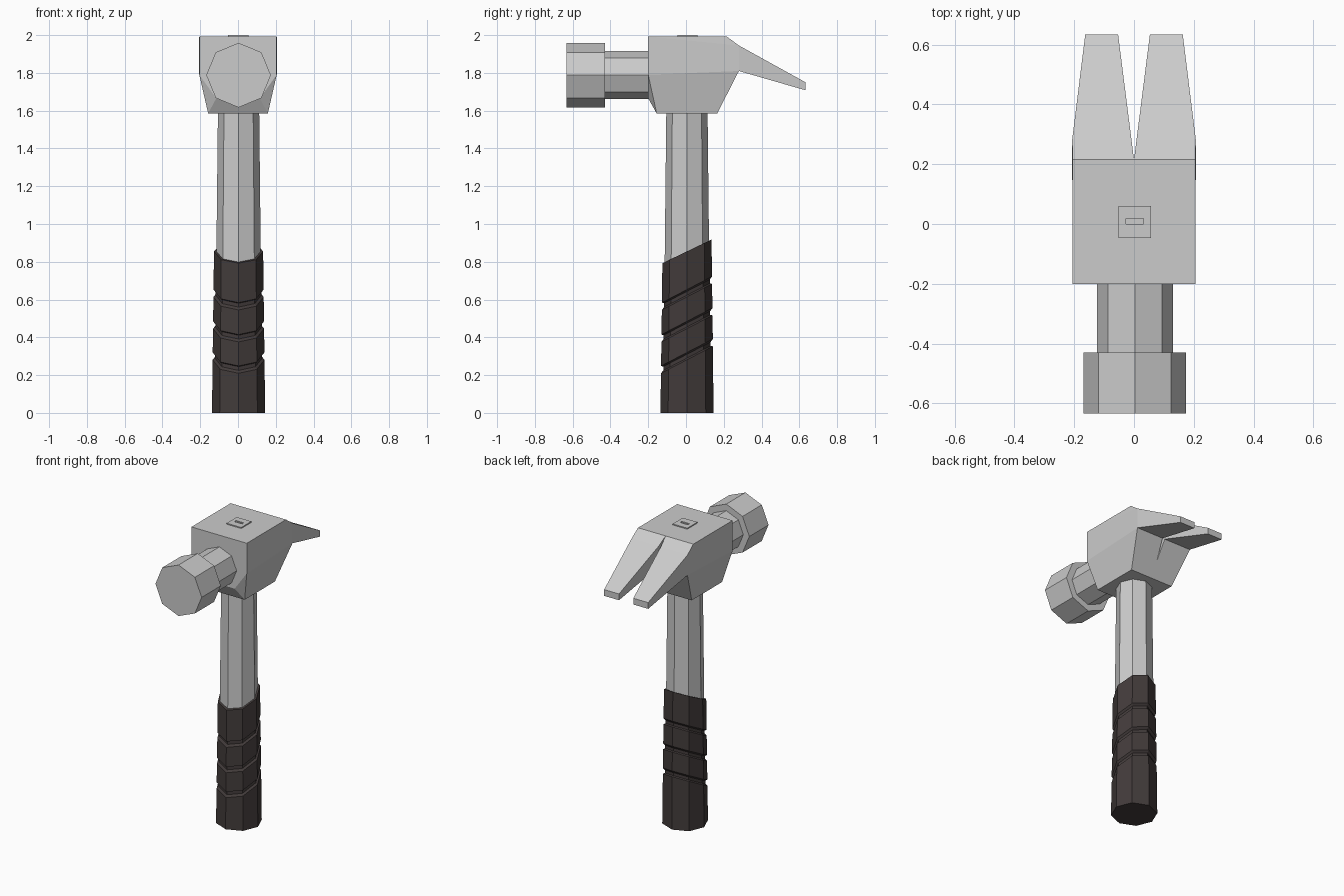
import bpy, bmesh, math
from mathutils import Vector

if "Cube" in bpy.data.objects:
    bpy.data.objects.remove(bpy.data.objects["Cube"])


def finish(name, bm):
    bmesh.ops.recalc_face_normals(bm, faces=bm.faces[:])
    me = bpy.data.meshes.new(name)
    bm.to_mesh(me)
    bm.free()
    ob = bpy.data.objects.new(name, me)
    bpy.context.collection.objects.link(ob)
    return ob


def loft(name, rings):
    """Skin a list of equal-length point rings and cap both ends."""
    bm = bmesh.new()
    vs = [[bm.verts.new(p) for p in r] for r in rings]
    n = len(vs[0])
    for a, b in zip(vs, vs[1:]):
        for i in range(n):
            j = (i + 1) % n
            bm.faces.new((a[i], a[j], b[j], b[i]))
    bm.faces.new(vs[0][::-1])
    bm.faces.new(vs[-1])
    return finish(name, bm)


def octagon(r):
    return [(r * math.cos(k * math.pi / 4), r * math.sin(k * math.pi / 4)) for k in range(8)]


CX, CY = 0.003, 0.005


def upright(z, r, slope=0):
    return [(CX + x, CY + y, z + slope * y) for x, y in octagon(r)]


def forward(y, r):
    return [(CX + x, y, 1.788 + z) for x, z in octagon(r)]


def hull(bm, points):
    verts = [bm.verts.new((s * x, y, z)) for x, y, z in points for s in (-1, 1)]
    bmesh.ops.convex_hull(bm, input=verts)


def box(name, lo, hi):
    (x0, y0, z0), (x1, y1, z1) = lo, hi
    return loft(name, [[(x0, y0, z), (x1, y0, z), (x1, y1, z), (x0, y1, z)] for z in (z0, z1)])


def cut(ob, cutter):
    mod = ob.modifiers.new("cut", 'BOOLEAN')
    mod.operation = 'DIFFERENCE'
    mod.solver = 'EXACT'
    mod.object = cutter
    bpy.context.view_layer.objects.active = ob
    bpy.ops.object.modifier_apply(modifier=mod.name)
    bpy.data.objects.remove(cutter)


# Handle shaft
loft("handle", [upright(0.7, 0.119), upright(1.62, 0.109)])

# Rubber grip with slanted grooves and slanted top
def grip_r(z):
    return 0.141 - 0.011 * z / 0.86

rings = [upright(0, grip_r(0))]
for z in (0.302, 0.467, 0.635):
    for dz, inset in ((-0.021, 0), (-0.012, 0.012), (0.008, 0.012), (0.018, 0)):
        rings.append(upright(z + dz, grip_r(z) - inset, 0.52))
rings.append(upright(0.855, 0.130, 0.48))
grip = loft("grip", rings)
mat = bpy.data.materials.new("dark_rubber")
mat.diffuse_color = (0.055, 0.044, 0.043, 1)
mat.use_nodes = True
mat.node_tree.nodes["Principled BSDF"].inputs["Base Color"].default_value = mat.diffuse_color
grip.data.materials.append(mat)

# Head block and claw share one loop at y = 0.28
bm = bmesh.new()
joint = [(0.207, 0.28, 1.945), (0.207, 0.28, 1.81)]
hull(bm, joint + [(0.205, -0.2, 1.993), (0.205, -0.2, 1.79), (0.115, -0.2, 1.665),
                  (0.158, -0.155, 1.585), (0.158, 0.165, 1.585), (0.205, 0.215, 1.993)])
hull(bm, joint + [(0.163, 0.633, 1.75), (0.163, 0.633, 1.708)])
inner = [f for f in bm.faces if all(abs(v.co.y - 0.28) < 1e-4 for v in f.verts)]
bmesh.ops.delete(bm, geom=inner, context='FACES')
bmesh.ops.remove_doubles(bm, verts=bm.verts[:], dist=1e-4)
bmesh.ops.dissolve_limit(bm, angle_limit=0.01, verts=bm.verts[:], edges=bm.edges[:])
head = finish("head", bm)

# V-shaped nail slot
cut(head, loft("slot_cutter", [[(0, 0.215, z), (0.0615, 0.7, z), (-0.0615, 0.7, z)]
                               for z in (1.4, 2.2)]))

# Neck and striking face
loft("neck", [forward(-0.45, 0.127), forward(-0.18, 0.127)])
loft("striking_face", [forward(-0.633, 0.171), forward(-0.43, 0.171)])

# Handle wedge on top, with a small recess
wedge = box("wedge", (-0.052, -0.046, 1.97), (0.056, 0.061, 2.0))
cut(wedge, box("recess_cutter", (-0.027, 0.0, 1.992), (0.031, 0.018, 2.05)))
